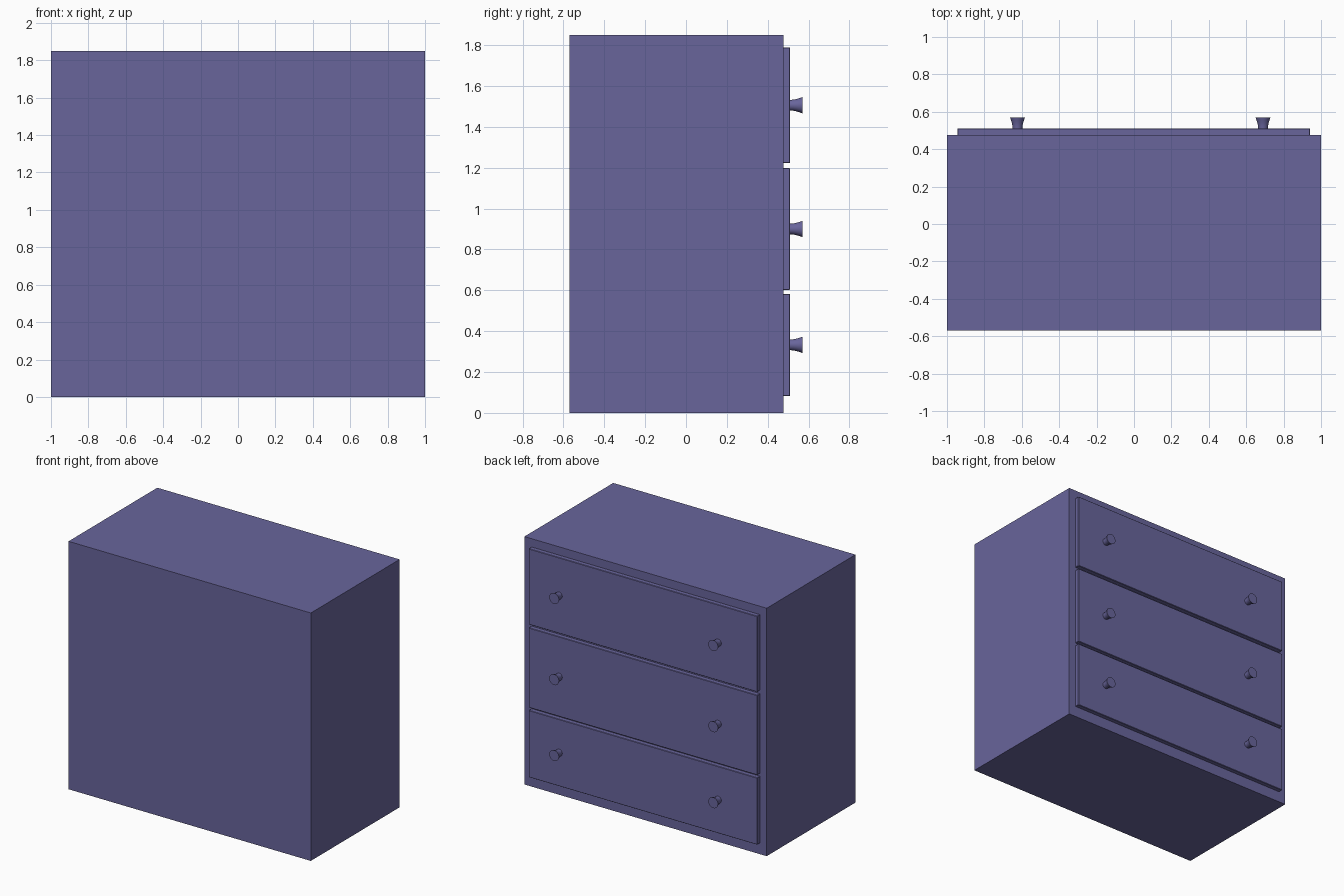
import bpy, bmesh, math
from mathutils import Matrix, Vector

if "Cube" in bpy.data.objects:
    bpy.data.objects.remove(bpy.data.objects["Cube"])

paint = bpy.data.materials.new("violet_paint")
paint.diffuse_color = (0.14, 0.13, 0.33, 1)
paint.use_nodes = True
paint.node_tree.nodes["Principled BSDF"].inputs["Base Color"].default_value = paint.diffuse_color


def finish(name, bm):
    bmesh.ops.recalc_face_normals(bm, faces=bm.faces)
    mesh = bpy.data.meshes.new(name)
    bm.to_mesh(mesh)
    bm.free()
    mesh.materials.append(paint)
    obj = bpy.data.objects.new(name, mesh)
    bpy.context.collection.objects.link(obj)
    return obj


def box(name, lo, hi):
    lo, hi = Vector(lo), Vector(hi)
    bm = bmesh.new()
    bmesh.ops.create_cube(bm, size=1, matrix=Matrix.Translation((lo + hi) / 2)
                          @ Matrix.Diagonal((hi - lo).to_4d()))
    return finish(name, bm)


def knob(name, x, y, z):
    # flared profile (radius, distance out from the drawer) spun around y
    profile = [(0, 0), (0.026, 0), (0.027, 0.015), (0.030, 0.03),
               (0.035, 0.046), (0.040, 0.06), (0, 0.06)]
    bm = bmesh.new()
    verts = [bm.verts.new((x + r, y + d, z)) for r, d in profile]
    edges = [bm.edges.new(pair) for pair in zip(verts, verts[1:])]
    bmesh.ops.spin(bm, geom=verts + edges, cent=(x, y, z), axis=(0, 1, 0),
                   angle=math.tau, steps=24)
    bmesh.ops.remove_doubles(bm, verts=bm.verts, dist=1e-5)
    obj = finish(name, bm)
    bpy.ops.object.select_all(action='DESELECT')
    obj.select_set(True)
    bpy.context.view_layer.objects.active = obj
    bpy.ops.object.shade_smooth_by_angle(angle=math.radians(35))


# Cabinet body
box("cabinet", (-1, -0.57, 0), (1, 0.477, 1.85))

# Drawer fronts with two knobs each: bottom z, top z, knob z
drawers = {"bottom": (0.082, 0.582, 0.333),
           "middle": (0.602, 1.198, 0.90),
           "top": (1.222, 1.788, 1.506)}
for level, (z0, z1, zk) in drawers.items():
    front = box(f"{level}_drawer", (-0.945, 0.47, z0), (0.942, 0.51, z1))
    bevel = front.modifiers.new("soft_edge", 'BEVEL')
    bevel.width, bevel.segments = 0.003, 1
    for side, xk in (("left", -0.623), ("right", 0.69)):
        knob(f"{level}_{side}_knob", xk, 0.51, zk)
